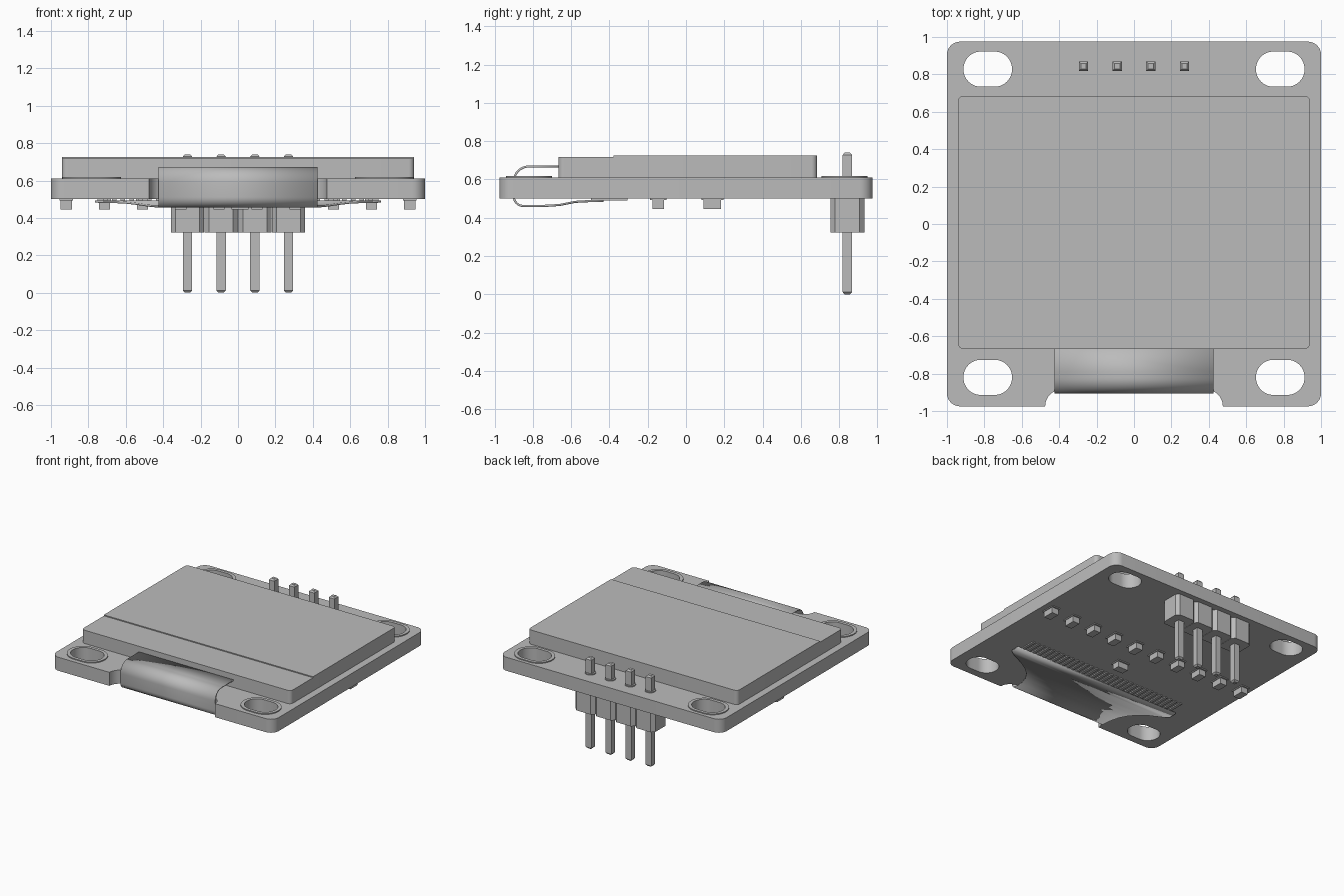
import bpy, bmesh
from math import sin, cos, radians, pi

cube = bpy.data.objects.get("Cube")
if cube:
    bpy.data.objects.remove(cube, do_unlink=True)

grey = bpy.data.materials.new("plain grey")
grey.use_nodes = True
grey.diffuse_color = (0.5, 0.5, 0.5, 1)
grey.node_tree.nodes["Principled BSDF"].inputs["Base Color"].default_value = (0.5, 0.5, 0.5, 1)


def arc(cx, cy, r, start, end, steps=8):
    angles = [radians(start + (end - start) * i / steps) for i in range(steps + 1)]
    return [(cx + r * cos(a), cy + r * sin(a)) for a in angles]


def rounded(x0, x1, y0, y1, r, steps=8):
    return (arc(x0 + r, y0 + r, r, 180, 270, steps) + arc(x1 - r, y0 + r, r, 270, 360, steps)
            + arc(x1 - r, y1 - r, r, 0, 90, steps) + arc(x0 + r, y1 - r, r, 90, 180, steps))


def box(x, y, hx, hy):
    return [(x - hx, y - hy), (x + hx, y - hy), (x + hx, y + hy), (x - hx, y + hy)]


def slot(x, y, hx, hy):
    return rounded(x - hx, x + hx, y - hy, y + hy, hy - 0.001, 12)


def finish(obj, angle=35):
    obj.data.materials.clear()
    obj.data.materials.append(grey)
    bpy.ops.object.select_all(action='DESELECT')
    obj.select_set(True)
    bpy.context.view_layer.objects.active = obj
    bpy.ops.object.shade_smooth_by_angle(angle=radians(angle))
    return obj


def mesh_object(name, bm):
    bmesh.ops.recalc_face_normals(bm, faces=bm.faces)
    mesh = bpy.data.meshes.new(name)
    bm.to_mesh(mesh)
    bm.free()
    obj = bpy.data.objects.new(name, mesh)
    bpy.context.collection.objects.link(obj)
    return obj


def plate(name, loops, z0, z1):
    """Extrude closed outlines; inner outlines become holes."""
    curve = bpy.data.curves.new(name, 'CURVE')
    curve.dimensions = '2D'
    curve.fill_mode = 'BOTH'
    curve.extrude = (z1 - z0) / 2
    for loop in loops:
        spline = curve.splines.new('POLY')
        spline.points.add(len(loop) - 1)
        for point, (x, y) in zip(spline.points, loop):
            point.co = (x, y, (0), 1)
        spline.use_cyclic_u = True
    temp = bpy.data.objects.new(name + " outline", curve)
    bpy.context.collection.objects.link(temp)
    bpy.context.view_layer.update()
    bm = bmesh.new()
    bm.from_mesh(temp.to_mesh())
    temp.to_mesh_clear()
    bpy.data.objects.remove(temp, do_unlink=True)
    bmesh.ops.remove_doubles(bm, verts=bm.verts, dist=1e-5)
    bmesh.ops.translate(bm, verts=bm.verts, vec=(0, 0, (z0 + z1) / 2))
    return finish(mesh_object(name, bm))


def stack(name, x, y, sections):
    """Square post lofted through (height, half width) sections."""
    bm = bmesh.new()
    rings = [[bm.verts.new((px, py, z)) for px, py in box(x, y, h, h)] for z, h in sections]
    for a, b in zip(rings, rings[1:]):
        for i in range(4):
            j = (i + 1) % 4
            bm.faces.new((a[i], a[j], b[j], b[i]))
    bm.faces.new(rings[0])
    bm.faces.new(rings[-1])
    return finish(mesh_object(name, bm), 20)


# Circuit board with a rounded pocket at the front and four slotted holes
W, D, R = 1.0, 0.975, 0.07
Z0, Z1 = 0.50, 0.61
outline = (arc(-W + R, -D + R, R, 180, 270)
           + arc(-0.385, -D, 0.09, 180, 90) + arc(0.385, -D, 0.09, 90, 0)
           + arc(W - R, -D + R, R, 270, 360)
           + arc(W - R, D - R, R, 0, 90) + arc(-W + R, D - R, R, 90, 180))
holes = [(sx * 0.782, y) for sx in (-1, 1) for y in (-0.82, 0.828)]
plate("circuit_board", [outline] + [slot(x, y, 0.13, 0.094) for x, y in holes], Z0, Z1)
for x, y in holes:
    plate("hole_rim", [slot(x, y, 0.157, 0.12), slot(x, y, 0.13, 0.094)], Z1, Z1 + 0.008)

# Display: full panel, with a slightly higher cover over the rear part
plate("display_panel", [rounded(-0.942, 0.942, -0.667, 0.685, 0.03)], Z1, 0.718)
cover = (arc(0.912, 0.655, 0.03, 0, 90) + arc(-0.912, 0.655, 0.03, 90, 180)
         + [(-0.942, -0.38), (0.942, -0.38)])
plate("display_cover", [cover], 0.718, 0.726)

# Flexible ribbon folding under the board and widening: (y, z, half width)
rows = [(-0.66, 0.668, 0.425), (-0.79, 0.668, 0.425)]
rows += [(y, z, 0.425) for y, z in arc(-0.82, 0.588, 0.08, 90, 180, 10)]
rows += [(y, z, 0.425) for y, z in arc(-0.85, 0.512, 0.05, 180, 270, 8)]
rows += [(-0.79, 0.461, 0.43), (-0.72, 0.463, 0.45), (-0.66, 0.467, 0.49), (-0.62, 0.475, 0.54),
         (-0.58, 0.483, 0.61), (-0.53, 0.486, 0.72), (-0.50, 0.487, 0.765), (-0.43, 0.488, 0.765)]
bm = bmesh.new()
pairs = [[bm.verts.new((s * h, y, z)) for s in (-1, 1)] for y, z, h in rows]
for a, b in zip(pairs, pairs[1:]):
    bm.faces.new((a[0], a[1], b[1], b[0]))
ribbon = mesh_object("ribbon_cable", bm)
thick = ribbon.modifiers.new("thickness", 'SOLIDIFY')
thick.thickness = 0.011
thick.offset = 0
finish(ribbon, 40)

# Row of solder contacts at the ribbon end
COUNT = 31
for i in range(COUNT):
    x = -0.71 + 1.42 * i / (COUNT - 1)
    plate("ribbon_contact", [box(x, -0.40, 0.012, 0.095)], 0.491, Z0)

# Pin header: chamfered housings, pins and round solder pads
PIN_Y = 0.843
for i in range(4):
    x = (i - 1.5) * 0.18
    plate("header_housing", [rounded(x - 0.089, x + 0.089, PIN_Y - 0.089, PIN_Y + 0.089, 0.025, 1)],
          0.322, Z0)
    stack("header_pin", x, PIN_Y, [(0, 0.014), (0.012, 0.025), (0.728, 0.025), (0.74, 0.014)])
    plate("solder_pad", [arc(x, PIN_Y, 0.04, 0, 345, 23)], Z1, Z1 + 0.008)


# Small components under the board, each on a thin pad
def component(x, y, hx, hy):
    plate("component_pad", [box(x, y, hx + 0.006, hy + 0.012)], 0.492, Z0)
    plate("small_component", [box(x, y, hx, hy)], 0.445, 0.492)


for i in range(10):
    component(-0.918 + 0.204 * i, 0.138, 0.03, 0.046)
component(0.01, -0.145, 0.046, 0.03)
